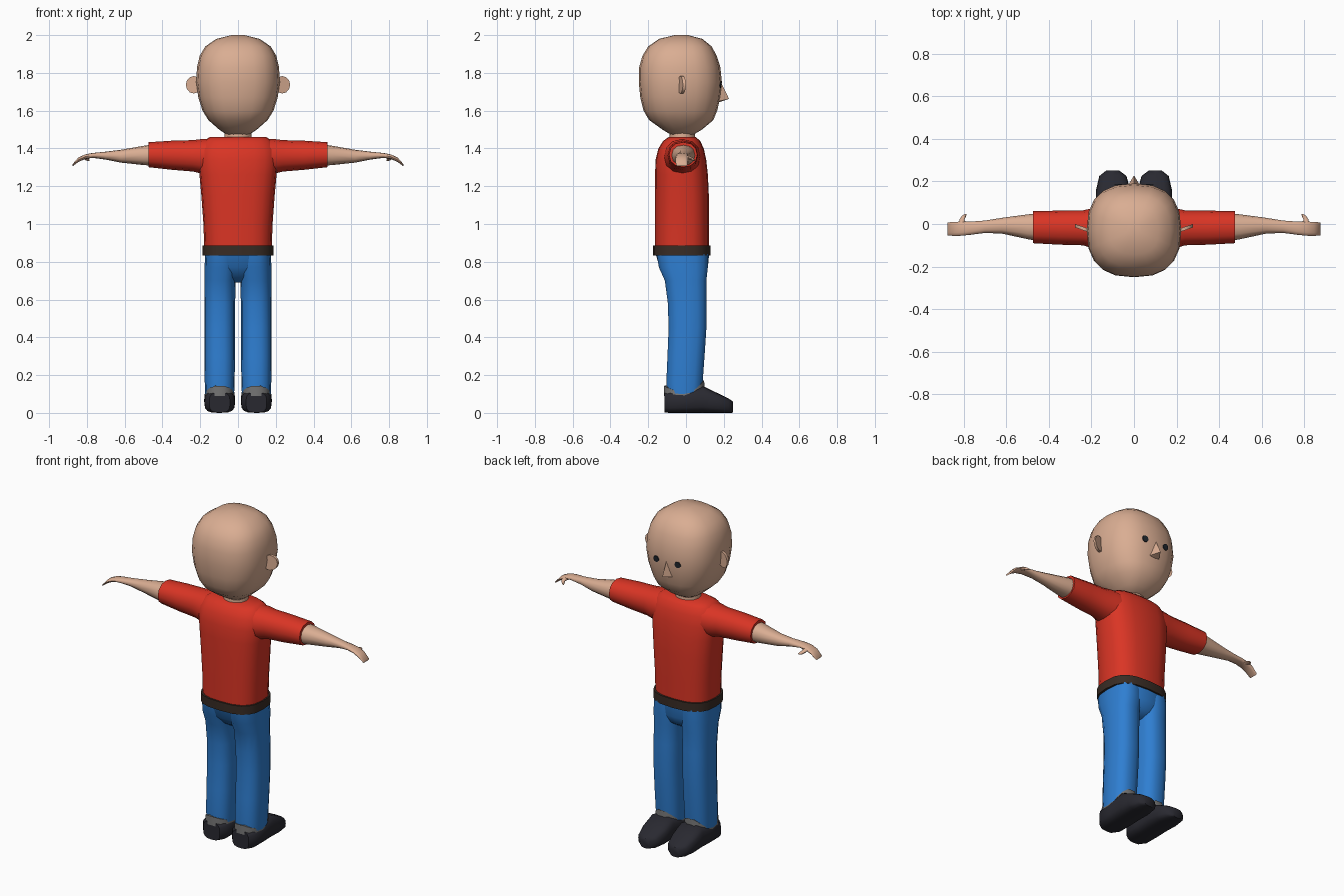
import bpy, bmesh, math
from mathutils import Vector
from mathutils.bvhtree import BVHTree


def material(name, rgb):
    m = bpy.data.materials.new(name)
    m.diffuse_color = (*rgb, 1)
    return m


SKIN = material("skin", (0.70, 0.42, 0.29))
RED = material("shirt red", (0.70, 0.035, 0.018))
BLUE = material("denim blue", (0.028, 0.21, 0.64))
BROWN = material("belt brown", (0.04, 0.025, 0.018))
BLACK = material("shoe black", (0.022, 0.022, 0.03))
GREY = material("sock grey", (0.17, 0.17, 0.17))
EYE = material("eye dark", (0.015, 0.02, 0.028))


def finish(name, bm, mat, mirror=False, angle=50):
    bmesh.ops.recalc_face_normals(bm, faces=bm.faces)
    me = bpy.data.meshes.new(name)
    bm.to_mesh(me)
    bm.free()
    me.materials.append(mat)
    ob = bpy.data.objects.new(name, me)
    bpy.context.collection.objects.link(ob)
    bpy.ops.object.select_all(action='DESELECT')
    ob.select_set(True)
    bpy.context.view_layer.objects.active = ob
    bpy.ops.object.shade_smooth_by_angle(angle=math.radians(angle))
    if mirror:
        ob.modifiers.new("mirror", 'MIRROR').use_mirror_merge = False
    return ob


def power(v, p):
    return math.copysign(abs(v) ** (2 / p), v)


def loft(name, rings, mat, axis='z', n=16, p=2.0, mirror=False, shape=None, angle=50):
    """Rings are (position along axis, centre a, centre b, radius a, radius b)."""
    bm = bmesh.new()
    loops = []
    for i, (t, ca, cb, ra, rb) in enumerate(rings):
        loop = []
        for k in range(n):
            w = 2 * math.pi * k / n
            a = ca + ra * power(math.cos(w), p)
            b = cb + rb * power(math.sin(w), p)
            co = {'x': (t, a, b), 'y': (a, t, b), 'z': (a, b, t)}[axis]
            v = bm.verts.new(co)
            if shape:
                shape(v, i, w)
            loop.append(v)
        loops.append(loop)
    for lo, hi in zip(loops, loops[1:]):
        for k in range(n):
            j = (k + 1) % n
            bm.faces.new((lo[k], lo[j], hi[j], hi[k]))
    bm.faces.new(loops[0])
    bm.faces.new(loops[-1])
    return finish(name, bm, mat, mirror, angle)


# Head and neck
head = loft("head", [
    (1.470, 0, -0.02, 0.055, 0.055), (1.50, 0, -0.02, 0.10, 0.105),
    (1.55, 0, -0.025, 0.157, 0.17), (1.60, 0, -0.03, 0.188, 0.195),
    (1.67, 0, -0.03, 0.21, 0.212), (1.75, 0, -0.03, 0.222, 0.22),
    (1.83, 0, -0.033, 0.217, 0.215), (1.89, 0, -0.034, 0.203, 0.197),
    (1.94, 0, -0.032, 0.173, 0.168), (1.98, 0, -0.028, 0.115, 0.115),
    (2.00, 0, -0.025, 0.035, 0.035)], SKIN, n=20, p=2.5, angle=70)
loft("neck", [(1.42, 0, -0.02, 0.075, 0.07), (1.50, 0, -0.02, 0.07, 0.065)],
     SKIN, n=12)

# Ears: thin tilted lobes
bm = bmesh.new()
bmesh.ops.create_cone(bm, cap_ends=True, segments=12, radius1=0.042,
                      radius2=0.042, depth=0.016)
for v in bm.verts:
    x, y, z = v.co
    v.co = (0.234 + x, -0.023 + z + 0.35 * x, 1.737 + y * 1.1)
finish("ears", bm, SKIN, mirror=True)

# Nose wedge
bm = bmesh.new()
top, tip, left, right, back = [bm.verts.new(c) for c in (
    (0, 0.183, 1.755), (0, 0.228, 1.662), (-0.034, 0.172, 1.65),
    (0.034, 0.172, 1.65), (0, 0.16, 1.64))]
for f in ((top, left, tip), (top, tip, right), (tip, left, back),
          (tip, back, right), (top, back, left), (top, right, back)):
    bm.faces.new(f)
finish("nose", bm, SKIN)

# Eyes: thin discs laid on the face surface
tree = BVHTree.FromPolygons([v.co for v in head.data.vertices],
                            [list(f.vertices) for f in head.data.polygons])
hit, normal, _, _ = tree.ray_cast(Vector((0.072, 0.6, 1.738)), Vector((0, -1, 0)))
bm = bmesh.new()
bmesh.ops.create_cone(bm, cap_ends=True, segments=10, radius1=0.019,
                      radius2=0.019, depth=0.008)
turn = normal.to_track_quat('Z', 'Y')
for v in bm.verts:
    v.co = hit + turn @ v.co
finish("eyes", bm, EYE, mirror=True)

# Shirt body
loft("shirt", [
    (0.85, 0, -0.022, 0.178, 0.143), (1.00, 0, -0.022, 0.183, 0.143),
    (1.15, 0, -0.022, 0.194, 0.143), (1.26, 0, -0.024, 0.204, 0.140),
    (1.34, 0, -0.027, 0.212, 0.134), (1.40, 0, -0.026, 0.205, 0.120),
    (1.44, 0, -0.023, 0.180, 0.098), (1.46, 0, -0.02, 0.150, 0.072)],
    RED, n=20, p=2.7, angle=60)

# Sleeves
loft("sleeves", [
    (0.08, -0.02, 1.355, 0.105, 0.098), (0.19, -0.02, 1.358, 0.095, 0.092),
    (0.24, -0.018, 1.361, 0.082, 0.083), (0.35, -0.017, 1.364, 0.080, 0.077),
    (0.475, -0.015, 1.367, 0.075, 0.066)],
    RED, axis='x', n=12, p=2.2, mirror=True)

# Bare arms tapering into drooping hands
loft("arms", [
    (0.44, -0.015, 1.365, 0.066, 0.057), (0.50, -0.013, 1.363, 0.058, 0.051),
    (0.62, -0.008, 1.359, 0.037, 0.034), (0.70, -0.013, 1.362, 0.029, 0.021),
    (0.77, -0.02, 1.363, 0.031, 0.013), (0.81, -0.022, 1.356, 0.033, 0.012),
    (0.845, -0.023, 1.340, 0.033, 0.012), (0.875, -0.023, 1.312, 0.030, 0.006)],
    SKIN, axis='x', n=12, p=2.3, mirror=True)
loft("thumbs", [
    (-0.01, 0.80, 1.357, 0.022, 0.009), (0.02, 0.808, 1.350, 0.012, 0.009),
    (0.038, 0.798, 1.342, 0.010, 0.008), (0.047, 0.790, 1.338, 0.005, 0.004)],
    SKIN, axis='y', n=8, mirror=True)

# Belt
loft("belt", [(0.833, 0, -0.022, 0.187, 0.153), (0.885, 0, -0.022, 0.187, 0.153)],
     BROWN, n=20, p=2.8)

# Trousers: pelvis plus two slightly curved legs
loft("trouser_hips", [
    (0.69, 0, 0.0, 0.06, 0.05), (0.72, 0, 0.0, 0.125, 0.095),
    (0.77, 0, -0.012, 0.165, 0.128), (0.85, 0, -0.02, 0.173, 0.143)],
    BLUE, n=20, p=2.5, angle=70)
loft("trouser_legs", [
    (0.09, 0.097, -0.01, 0.076, 0.092), (0.16, 0.097, -0.008, 0.079, 0.098),
    (0.30, 0.097, 0.0, 0.081, 0.10), (0.45, 0.097, 0.008, 0.081, 0.102),
    (0.58, 0.096, 0.006, 0.081, 0.104), (0.70, 0.095, -0.002, 0.082, 0.112),
    (0.77, 0.090, -0.014, 0.087, 0.132), (0.84, 0.088, -0.02, 0.086, 0.138)],
    BLUE, n=14, p=2.6, mirror=True)


# Socks: the rim rises at the front and back of the ankle
def rim(v, i, w):
    if i:
        s = math.sin(w)
        v.co.z = 0.115 + (0.06 if s > 0 else 0.03) * s * s


loft("socks", [(0.09, 0.097, -0.008, 0.078, 0.112), (0.115, 0.097, -0.01, 0.074, 0.108)],
     GREY, n=14, p=2.5, mirror=True, shape=rim)

# Shoes
loft("shoes", [
    (-0.115, 0.097, 0.055, 0.055, 0.053), (-0.085, 0.097, 0.057, 0.080, 0.057),
    (0.00, 0.097, 0.060, 0.082, 0.060), (0.09, 0.097, 0.071, 0.082, 0.071),
    (0.16, 0.098, 0.054, 0.080, 0.054), (0.225, 0.099, 0.038, 0.064, 0.038),
    (0.25, 0.10, 0.030, 0.032, 0.029)],
    BLACK, axis='y', n=16, p=3.2, mirror=True)
